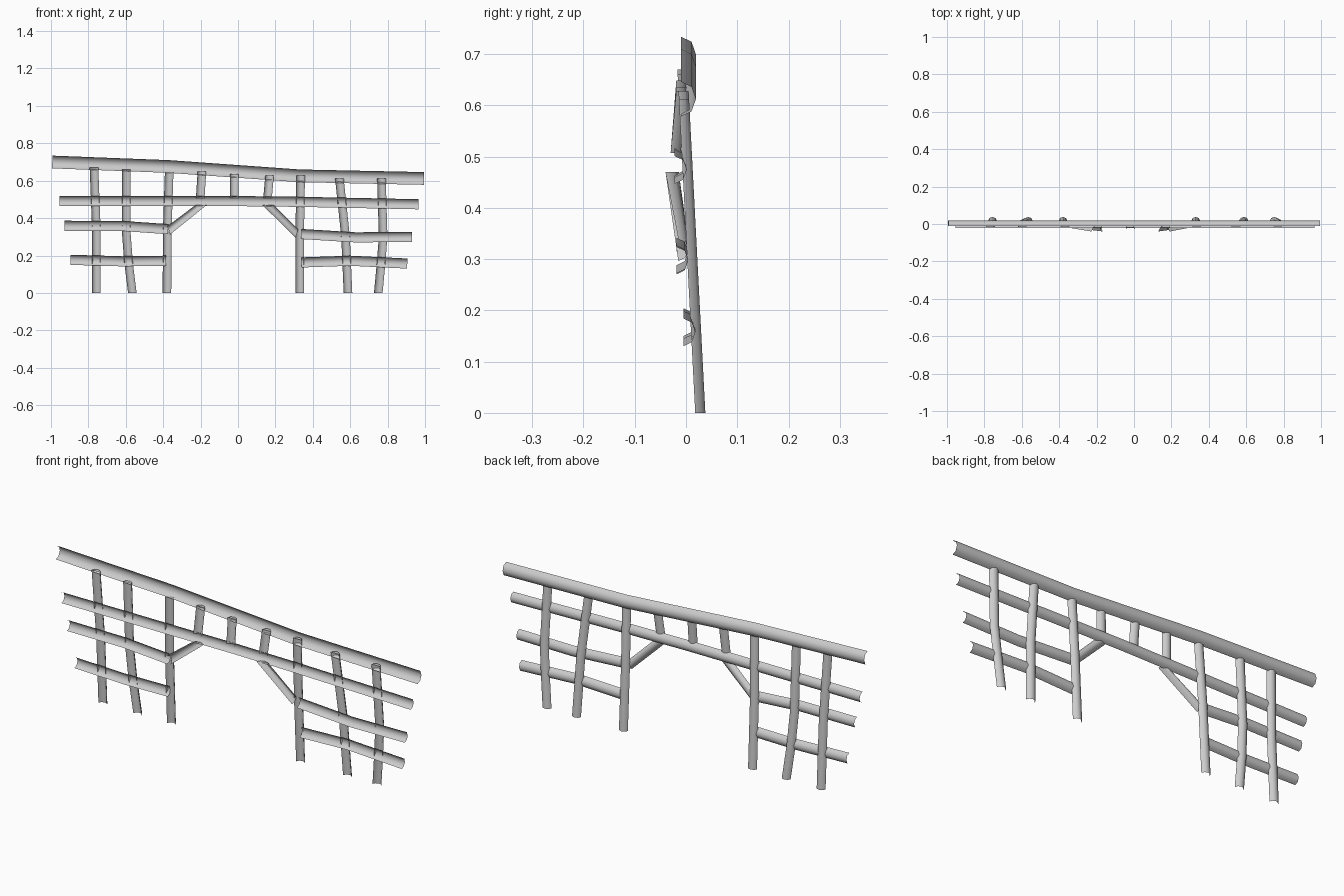
import bpy, math
from mathutils import Vector

if "Cube" in bpy.data.objects:
    bpy.data.objects.remove(bpy.data.objects["Cube"])

def half_log(name, pts, radii, sides=None, cap_top=False):
    """Sweep a half-octagon shell, open to the front (-y), along pts."""
    pts = [Vector(p) for p in pts]
    n = len(pts)
    if not isinstance(radii, (list, tuple)):
        radii = [radii] * n
    verts, faces = [], []
    for i, p in enumerate(pts):
        if sides:
            s = Vector(sides[i]).normalized()
        else:
            t = pts[min(i + 1, n - 1)] - pts[max(i - 1, 0)]
            s = Vector((-t.z, 0, t.x)).normalized()
        for k in range(5):
            a = math.pi * k / 4
            verts.append(p + s * radii[i] * math.cos(a)
                         + Vector((0, radii[i] * 0.86 * math.sin(a), 0)))
    for i in range(n - 1):
        for k in range(4):
            a = i * 5 + k
            faces.append((a, a + 1, a + 6, a + 5))
    if cap_top:
        faces.append(tuple(range((n - 1) * 5, n * 5)))
    me = bpy.data.meshes.new(name)
    me.from_pydata(verts, [], faces)
    me.update()
    # keep the rounded side facing outwards (+y)
    if sum(f.normal.y for f in me.polygons) < 0:
        me.flip_normals()
    for f in me.polygons:
        f.use_smooth = len(f.vertices) == 4
    ob = bpy.data.objects.new(name, me)
    bpy.context.scene.collection.objects.link(ob)
    return ob

def rail(name, y, r, xz):
    half_log(name, [(x, y, z) for x, z in xz], r)

def post(name, xz, r=0.023):
    pts = [(x, 0.018 - 0.052 * z, z) for x, z in xz]
    half_log(name, pts, r, [(1, 0, 0)] * len(pts), True)

# Rails
rail("top_rail", -0.01, 0.034, [(-0.993, 0.70), (-0.37, 0.676), (0.33, 0.626), (0.995, 0.612)])
rail("second_rail", -0.022, 0.027, [(-0.955, 0.491), (0, 0.491), (0.33, 0.487), (0.965, 0.474)])
rail("left_third_rail", -0.019, 0.027, [(-0.927, 0.359), (-0.62, 0.358), (-0.373, 0.341)])
rail("right_third_rail", -0.019, 0.027, [(0.338, 0.315), (0.63, 0.297), (0.93, 0.300)])
rail("left_bottom_rail", -0.005, 0.027, [(-0.895, 0.177), (-0.62, 0.169), (-0.384, 0.172)])
rail("right_bottom_rail", -0.005, 0.027, [(0.34, 0.163), (0.6, 0.172), (0.905, 0.157)])

# Long posts leaning slightly forward
for i, xz in enumerate([
        [(-0.757, 0), (-0.757, 0.33), (-0.77, 0.67)],
        [(-0.565, 0), (-0.585, 0.16), (-0.598, 0.33), (-0.597, 0.66)],
        [(-0.38, 0), (-0.378, 0.34), (-0.368, 0.645)],
        [(0.33, 0), (0.33, 0.32), (0.335, 0.628)],
        [(0.588, 0), (0.575, 0.3), (0.542, 0.612)],
        [(0.75, 0), (0.765, 0.16), (0.776, 0.3), (0.767, 0.612)]]):
    post(f"post_{i + 1}", xz)

# Short uprights over the opening
for i, (xb, xt, zt) in enumerate([(-0.202, -0.193, 0.648), (-0.02, -0.02, 0.636), (0.158, 0.169, 0.628)]):
    half_log(f"short_upright_{i + 1}", [(xb, -0.03, 0.507), (xt, -0.019, zt)],
             0.023, [(1, 0, 0)] * 2, True)

# Diagonal braces, cut flat at the top and upright at the bottom
for name, x0, z0, x1, d in (("left_brace", -0.37, 0.335, -0.197, -1), ("right_brace", 0.315, 0.318, 0.16, 1)):
    half_log(name, [(x0, -0.015, z0), (x1, -0.04, 0.47)], [0.023, 0.03],
             [(0.35 * d, 0, 1), (d, 0, 0)])
